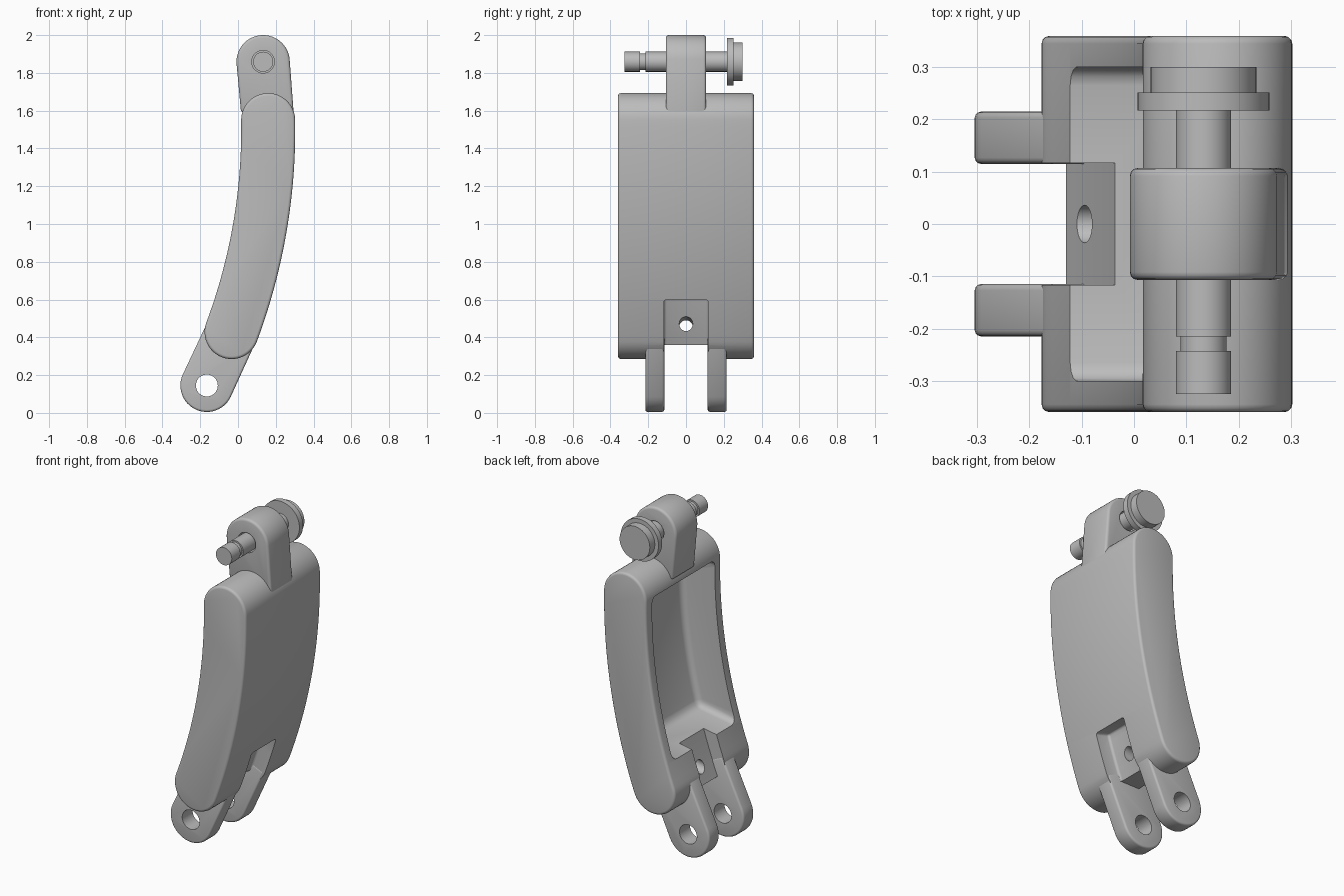
import bpy, bmesh
from math import sin, cos, pi, tau, asin, atan2
from mathutils import Matrix, Vector

old = bpy.data.objects.get("Cube")
if old:
    bpy.data.objects.remove(old, do_unlink=True)

grey = bpy.data.materials.new("satin grey")
grey.use_nodes = True
colour = (0.5, 0.5, 0.5, 1)
grey.diffuse_color = colour
grey.node_tree.nodes["Principled BSDF"].inputs["Base Color"].default_value = colour

# The bow follows one big circle in the xz plane
CX, CZ, R, HALF = -2.9, 1.5, 3.06, 0.143


def at(r, t):
    return (CX + r * cos(t), CZ + r * sin(t))


def arc(c, r, a, b, n):
    return [(c[0] + r * cos(a + (b - a) * i / n), c[1] + r * sin(a + (b - a) * i / n))
            for i in range(n + 1)]


def sector(r0, r1, t0_inner, t0_outer, t1, n=24):
    """Piece of a ring whose lower end may slant."""
    return arc((CX, CZ), r1, t0_outer, t1, n) + arc((CX, CZ), r0, t1, t0_inner, n)


def finish(name, bm):
    bmesh.ops.recalc_face_normals(bm, faces=bm.faces)
    mesh = bpy.data.meshes.new(name)
    bm.to_mesh(mesh)
    bm.free()
    mesh.materials.append(grey)
    ob = bpy.data.objects.new(name, mesh)
    bpy.context.collection.objects.link(ob)
    return ob


def apply(ob, mod):
    bpy.context.view_layer.objects.active = ob
    bpy.ops.object.modifier_apply(modifier=mod.name)


def prism(name, pts, y0, y1, bevel=0.0):
    """Extrude an xz outline along y and round its sharp edges."""
    bm = bmesh.new()
    face = bm.faces.new([bm.verts.new((x, y0, z)) for x, z in pts])
    new = bmesh.ops.extrude_face_region(bm, geom=[face])["geom"]
    moved = [v for v in new if isinstance(v, bmesh.types.BMVert)]
    bmesh.ops.translate(bm, verts=moved, vec=(0, y1 - y0, 0))
    ob = finish(name, bm)
    if bevel:
        mod = ob.modifiers.new("round", "BEVEL")
        mod.width, mod.segments = bevel, 3
        mod.limit_method, mod.angle_limit = "ANGLE", 0.9
        mod.use_clamp_overlap = False
        apply(ob, mod)
    return ob


def rod(name, centre, axis, radius, length):
    bm = bmesh.new()
    turn = Vector(axis).to_track_quat("Z", "Y").to_matrix().to_4x4()
    bmesh.ops.create_cone(bm, cap_ends=True, segments=40, radius1=radius, radius2=radius,
                          depth=length, matrix=Matrix.Translation(centre) @ turn)
    return finish(name, bm)


def cut(ob, cutter):
    cutter.hide_render = True
    mod = ob.modifiers.new("cut", "BOOLEAN")
    mod.operation, mod.solver, mod.object = "DIFFERENCE", "EXACT", cutter
    apply(ob, mod)
    bpy.data.objects.remove(cutter, do_unlink=True)


def smooth(ob):
    bpy.ops.object.select_all(action="DESELECT")
    ob.select_set(True)
    bpy.context.view_layer.objects.active = ob
    bpy.ops.object.shade_smooth_by_angle(angle=0.6)


# Bowed housing with round ends
top_t, low_t = asin((1.55 - CZ) / R), asin((0.428 - CZ) / R)
outline = (arc((CX, CZ), R + HALF, low_t, top_t, 32)
           + arc(at(R, top_t), HALF, top_t, top_t + pi, 24)[1:-1]
           + arc((CX, CZ), R - HALF, top_t, low_t, 32)
           + arc(at(R, low_t), HALF, low_t + pi, low_t + tau, 24)[1:-1])
body = prism("housing", outline, -0.36, 0.36, 0.015)

# Deep hollow on the concave side, with a nearly level lower end
cut(body, prism("hollow_cutter", sector(2.7, 3.14, -0.352, -0.274, 0.02), -0.3, 0.3, 0.035))

# Fork gap, leaving a web between an outer and an inner recess
gap = 0.117
cut(body, prism("outer_recess_cutter", sector(3.11, 3.4, -0.6, -0.6, -0.285),
                -gap, gap, 0.015))
cut(body, prism("inner_recess_cutter", sector(2.7, 2.995, -0.6, -0.6, -0.28), -gap, gap))
cut(body, prism("fork_gap_cutter", [(-0.5, 0.1), (0.4, 0.1), (0.4, 0.36), (-0.5, 0.36)],
                -gap, gap))
cut(body, rod("web_hole_cutter", (-0.04, 0, 0.46), (1, 0, 0.15), 0.036, 0.4))
smooth(body)

# Fork legs at the bottom, ending flat inside the housing
pivot, root = (-0.165, 0.145), at(R, low_t)
lean = atan2(root[1] - pivot[1], root[0] - pivot[0])
leg_outline = (arc(pivot, 0.14, lean + pi / 2, lean + 3 * pi / 2, 24)
               + arc(root, 0.138, lean - pi / 2, lean + pi / 2, 1))
for name, y0 in (("rear_leg", 0.115), ("front_leg", -0.215)):
    leg = prism(name, leg_outline, y0, y0 + 0.1, 0.012)
    cut(leg, rod("leg_hole_cutter", (pivot[0], y0, pivot[1]), (0, 1, 0), 0.058, 0.5))
    smooth(leg)

# Lug at the top
eye = (0.133, 1.859)
lug = prism("top_lug", arc(eye, 0.141, 0.1, pi + 0.1, 28)
            + [(0.016, 1.59), (0.26, 1.58), (0.298, 1.545)], -0.107, 0.107, 0.015)
cut(lug, rod("lug_hole_cutter", (eye[0], 0, eye[1]), (0, 1, 0), 0.06, 0.5))
smooth(lug)

# Hinge pin with a groove and a stepped head, turned about its axis
profile = [(0, -0.325), (0.053, -0.325), (0.053, -0.243), (0.044, -0.243), (0.044, -0.215),
           (0.053, -0.215), (0.053, 0.217), (0.126, 0.217), (0.126, 0.252),
           (0.101, 0.252), (0.101, 0.3), (0, 0.3)]
bm = bmesh.new()
ring = [bm.verts.new((eye[0] + r, y, eye[1])) for r, y in profile]
edges = [bm.edges.new(pair) for pair in zip(ring, ring[1:])]
bmesh.ops.spin(bm, geom=ring + edges, cent=(eye[0], 0, eye[1]), axis=(0, 1, 0),
               angle=tau, steps=48)
bmesh.ops.remove_doubles(bm, verts=bm.verts, dist=0.0001)
smooth(finish("hinge_pin", bm))
